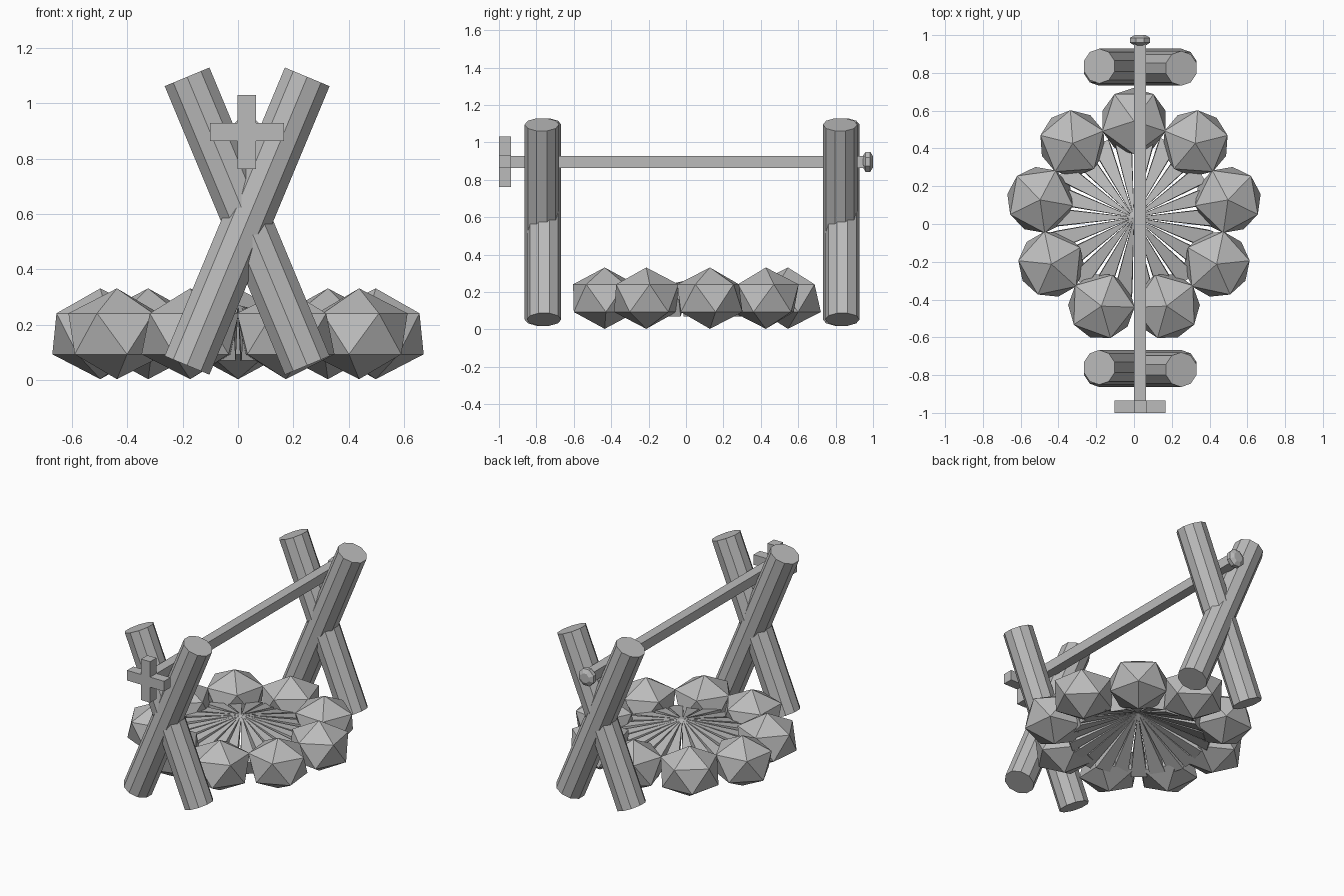
import bpy, bmesh, math
from mathutils import Vector, Matrix

if "Cube" in bpy.data.objects:
    bpy.data.objects.remove(bpy.data.objects["Cube"])

stone = bpy.data.materials.new("plain_grey")
stone.diffuse_color = (0.5, 0.5, 0.5, 1)
stone.use_nodes = True
stone.node_tree.nodes["Principled BSDF"].inputs["Base Color"].default_value = stone.diffuse_color


def finish(name, bm):
    bmesh.ops.recalc_face_normals(bm, faces=bm.faces)
    me = bpy.data.meshes.new(name)
    bm.to_mesh(me)
    bm.free()
    me.materials.append(stone)
    ob = bpy.data.objects.new(name, me)
    bpy.context.collection.objects.link(ob)
    return ob


def rod(bm, a, b, r1, r2, sides, roll=0.0):
    """Straight cone or cylinder between two points."""
    a, b = Vector(a), Vector(b)
    d = b - a
    m = Matrix.Translation((a + b) / 2) @ d.to_track_quat('Z', 'Y').to_matrix().to_4x4()
    bmesh.ops.create_cone(bm, cap_ends=True, segments=sides, radius1=r1, radius2=r2,
                          depth=d.length, matrix=m @ Matrix.Rotation(roll, 4, 'Z'))


def box(bm, lo, hi):
    lo, hi = Vector(lo), Vector(hi)
    bmesh.ops.create_cube(bm, size=1, matrix=Matrix.Translation((lo + hi) / 2)
                          @ Matrix.Diagonal((*(hi - lo), 1)))


# Crossed support posts, a pair at each end
CX = 0.033
for end, y in (("front", -0.765), ("back", 0.83)):
    for side, s in (("right", 1), ("left", -1)):
        bm = bmesh.new()
        yy = y - 0.006 * s
        rod(bm, (CX - s * 0.217, yy, 0.053), (CX + s * 0.217, yy, 1.095),
            0.092, 0.092, 10, math.pi / 10)
        finish(f"{end}_post_{side}", bm)

# Spit bar
bm = bmesh.new()
box(bm, (0.0, -0.95, 0.863), (0.063, 0.97, 0.926))
finish("spit_bar", bm)

# Cross-shaped handle: a hub with four arms
bm = bmesh.new()
h, y0, y1, zc = 0.033, -1.0, -0.935, 0.896
outline = []
for q in range(4):
    for px, pz in ((h, h), (0.134, h), (0.134, -h)):
        a = -q * math.pi / 2
        outline.append((px * math.cos(a) - pz * math.sin(a),
                        px * math.sin(a) + pz * math.cos(a)))
face = bm.faces.new([bm.verts.new((0.032 + x, y0, zc + z)) for x, z in outline])
ext = bmesh.ops.extrude_face_region(bm, geom=[face])
bmesh.ops.translate(bm, vec=(0, y1 - y0, 0),
                    verts=[v for v in ext["geom"] if isinstance(v, bmesh.types.BMVert)])
finish("spit_handle", bm)

# Small faceted end knob
bm = bmesh.new()
for ya, yb, ra, rb in ((0.945, 0.96, 0.032, 0.058), (0.96, 0.985, 0.058, 0.058),
                       (0.985, 1.0, 0.058, 0.032)):
    rod(bm, (0.032, ya, 0.896), (0.032, yb, 0.896), ra, rb, 8, math.pi / 8)
bmesh.ops.remove_doubles(bm, verts=bm.verts, dist=0.0005)
finish("spit_knob", bm)

# Ring of faceted stones
for i in range(9):
    out = math.radians(90 - 40 * i)
    centre = Vector((0.505 * math.cos(out), 0.04 + 0.505 * math.sin(out), 0.167))
    bm = bmesh.new()
    bm.verts.new(centre + Vector((0, 0, 0.164)))
    bm.verts.new(centre - Vector((0, 0, 0.164)))
    for k in range(10):
        a = out + k * math.pi / 5
        z = 0.074 if k % 2 else -0.074
        bm.verts.new(centre + Vector((0.176 * math.cos(a), 0.176 * math.sin(a), z)))
    bmesh.ops.convex_hull(bm, input=bm.verts)
    finish(f"ring_stone_{i + 1}", bm)

# Firewood: tapered sticks leaning together to a point
bm = bmesh.new()
N = 22
for i in range(N):
    a = 2 * math.pi * i / N
    r = 0.42 + 0.015 * math.sin(i * 2.3)
    rod(bm, (r * math.cos(a), 0.035 + r * math.sin(a), 0.115), (0, 0.035, 0.27),
        0.068, 0.001, 4, math.pi / 4)
finish("firewood", bm)
